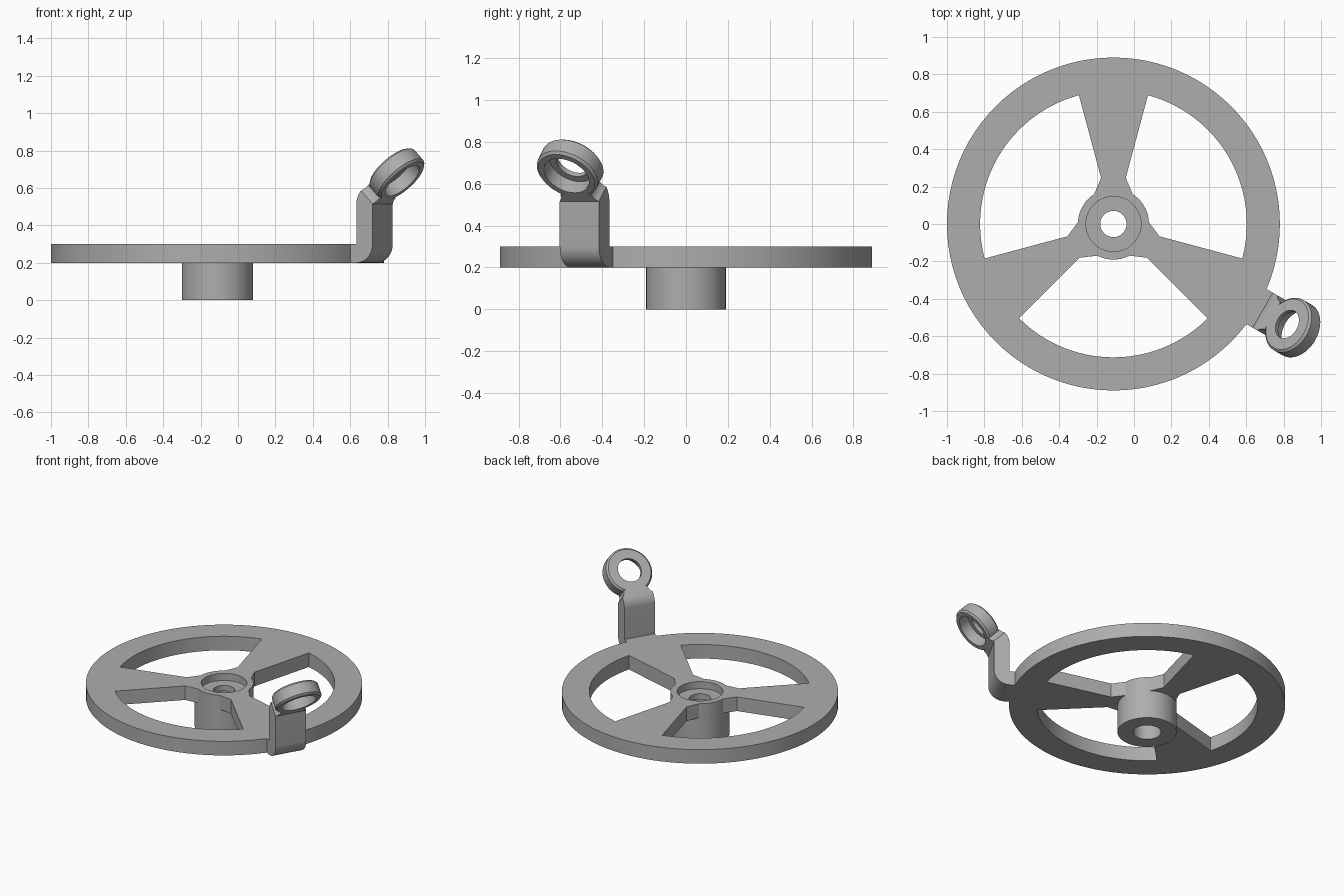
import bpy, bmesh
from math import cos, sin, radians, pi
from mathutils import Matrix, Vector

cube = bpy.data.objects.get("Cube")
if cube:
    bpy.data.objects.remove(cube, do_unlink=True)

CENTER = Vector((-0.11, 0, 0))
SEGMENTS = 96

grey = bpy.data.materials.new("plain_grey")
grey.use_nodes = True
grey.diffuse_color = (0.42, 0.42, 0.42, 1)
grey.node_tree.nodes["Principled BSDF"].inputs["Base Color"].default_value = grey.diffuse_color


def finish(name, bm, matrix):
    """Clean a bmesh, place it and shade it with sharp edges kept."""
    bmesh.ops.remove_doubles(bm, verts=bm.verts, dist=0.0001)
    bmesh.ops.recalc_face_normals(bm, faces=bm.faces)
    mesh = bpy.data.meshes.new(name)
    bm.to_mesh(mesh)
    bm.free()
    mesh.materials.clear()
    mesh.materials.append(grey)
    obj = bpy.data.objects.new(name, mesh)
    obj.matrix_world = matrix
    bpy.context.collection.objects.link(obj)
    bpy.ops.object.select_all(action="DESELECT")
    obj.select_set(True)
    bpy.context.view_layer.objects.active = obj
    bpy.ops.object.shade_smooth_by_angle(angle=radians(30))
    return obj


def arc(radius, start, end, steps, center=(0, 0)):
    """Points along an arc, angles in degrees."""
    angles = [radians(start + (end - start) * i / steps) for i in range(steps + 1)]
    return [(center[0] + radius * cos(a), center[1] + radius * sin(a)) for a in angles]


def lathe(name, profile, matrix):
    """Revolve a closed (radius, height) profile around local z."""
    bm = bmesh.new()
    verts = [bm.verts.new((r, 0, z)) for r, z in profile]
    edges = [bm.edges.new((verts[i - 1], verts[i])) for i in range(len(verts))]
    bmesh.ops.spin(bm, geom=verts + edges, cent=(0, 0, 0), axis=(0, 0, 1),
                   angle=2 * pi, steps=SEGMENTS, use_merge=False)
    return finish(name, bm, matrix)


def plate(name, outlines, thickness, matrix):
    """Extrude a flat outline; inner outlines become holes."""
    curve = bpy.data.curves.new(name, "CURVE")
    curve.dimensions = "2D"
    curve.fill_mode = "BOTH"
    curve.extrude = thickness / 2
    for points in outlines:
        spline = curve.splines.new("POLY")
        spline.points.add(len(points) - 1)
        for point, (x, y) in zip(spline.points, points):
            point.co = (x, y, 0, 1)
        spline.use_cyclic_u = True
    temp = bpy.data.objects.new(name + "_outline", curve)
    bpy.context.collection.objects.link(temp)
    bpy.context.view_layer.update()
    mesh = bpy.data.meshes.new_from_object(
        temp.evaluated_get(bpy.context.evaluated_depsgraph_get()))
    bm = bmesh.new()
    bm.from_mesh(mesh)
    bpy.data.objects.remove(temp, do_unlink=True)
    bpy.data.meshes.remove(mesh)
    return finish(name, bm, matrix)


# Wheel: rim and three flared spokes around three windows
def circle(radius):
    return arc(radius, 0, 360, SEGMENTS)[:-1]


def window(middle):
    return (arc(0.713, middle - 45, middle + 45, 24)
            + arc(0.255, middle + 45, middle + 45, 1)[:1]
            + arc(0.19, middle + 27, middle - 27, 10)
            + arc(0.255, middle - 45, middle - 45, 1)[:1])


windows = [window(30 + 120 * i) for i in range(3)]
plate("wheel", [circle(0.89), circle(0.147)] + windows, 0.1,
      Matrix.Translation(CENTER + Vector((0, 0, 0.25))))

# Hub: sleeve with a wider lower bore and a recessed floor
lathe("hub", [(0.09, 0), (0.19, 0), (0.19, 0.2), (0.147, 0.2), (0.147, 0.25),
              (0.07, 0.25), (0.07, 0.21), (0.09, 0.21)],
      Matrix.Translation(CENTER))

# Bracket: bent strip in a radial frame (x outward, z up)
radial = Matrix.Translation(CENTER) @ Matrix.Rotation(radians(-30), 4, "Z")
THICK, HALF = 0.1, 0.108
low, high = (0.92, 0.3), (1.02, 0.515)
sections = [((0.88, 0.2), (0.88, 0.3), HALF)]
sections += [(p, low, HALF) for p in arc(THICK, -90, 0, 10, low)]
sections += [(high, p, HALF) for p in arc(THICK, 180, 135, 8, high)]
slope = Vector((cos(pi / 4), sin(pi / 4)))
bend_outer, bend_inner = Vector(high), Vector(sections[-1][1])
for distance, half in ((0.012, 0.096), (0.026, 0.088), (0.046, 0.084)):
    step = slope * distance
    sections.append((bend_outer + step, bend_inner + step, half))

bm = bmesh.new()
loops = []
for outer, inner, half in sections:
    loops.append([bm.verts.new((p[0], side * half, p[1]))
                  for p, side in ((outer, -1), (outer, 1), (inner, 1), (inner, -1))])
for a, b in zip(loops, loops[1:]):
    for i in range(4):
        j = (i + 1) % 4
        bm.faces.new((a[i], a[j], b[j], b[i]))
bm.faces.new(loops[0])
bm.faces.new(loops[-1])
finish("bracket", bm, radial)

# Grip ring: tilted eye, counterbored on its outward side
eye = (bend_outer + bend_inner) / 2 + slope * 0.174
tilt = Matrix.Translation((eye.x, 0, eye.y)) @ Matrix.Rotation(radians(-45), 4, "Y")
lathe("grip_ring", [(0.115, -0.05), (0.144, -0.05), (0.156, -0.038), (0.156, 0.038),
                    (0.144, 0.05), (0.08, 0.05), (0.08, 0.025), (0.115, 0.025)],
      radial @ tilt)
